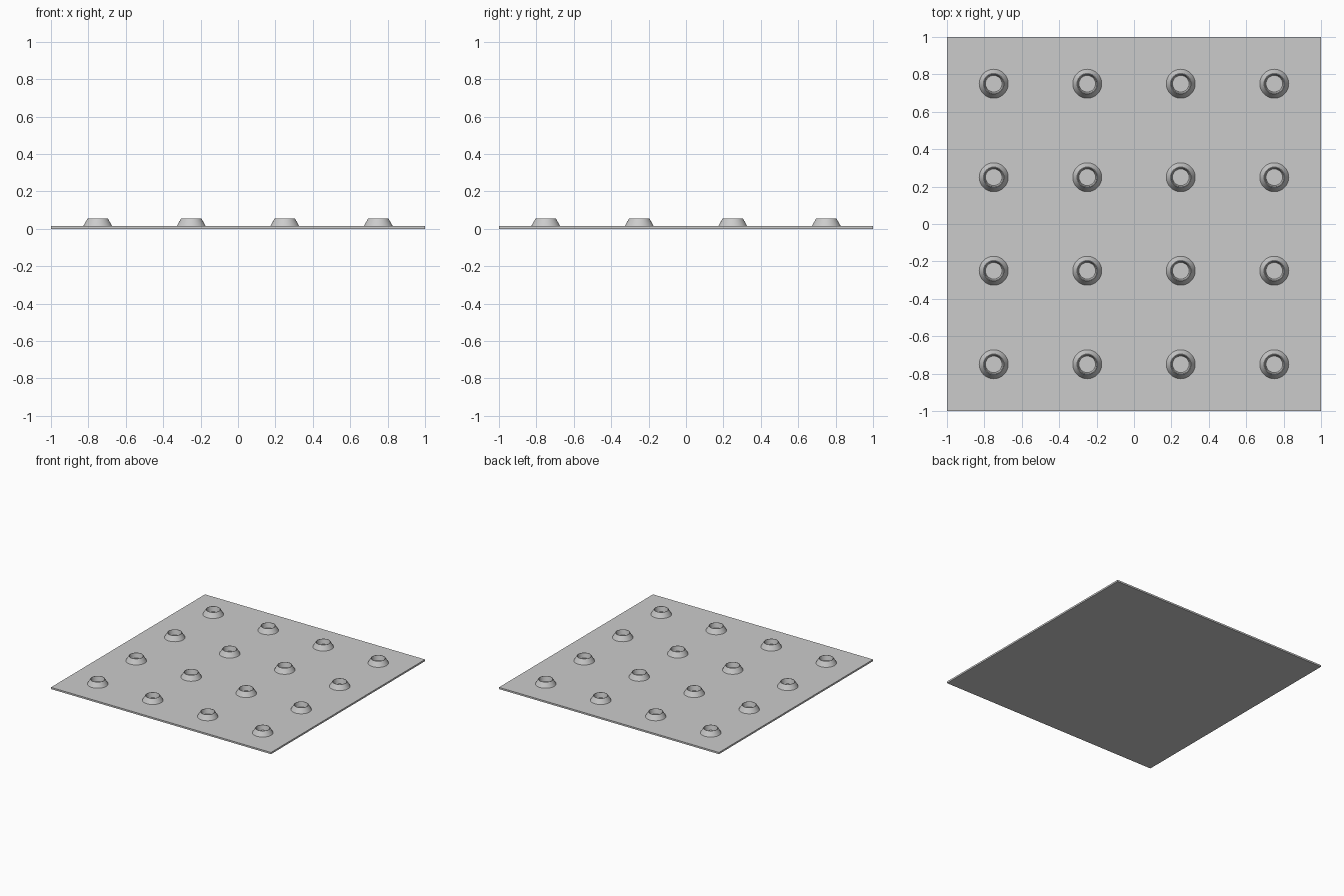
import bpy, bmesh
from math import cos, sin, tau

cube = bpy.data.objects.get("Cube")
if cube:
    bpy.data.objects.remove(cube, do_unlink=True)

PLATE_TOP = 0.014
RIM_TOP = 0.054
SIDES = 48

# Single grey material
grey = bpy.data.materials.new("plain grey")
grey.use_nodes = True
color = (0.6, 0.6, 0.6, 1)
grey.diffuse_color = color
grey.node_tree.nodes["Principled BSDF"].inputs["Base Color"].default_value = color

# Thin square base plate
bpy.ops.mesh.primitive_cube_add(size=1, location=(0, 0, PLATE_TOP / 2))
plate = bpy.context.object
plate.name = "base_plate"
plate.scale = (2, 2, PLATE_TOP)
bpy.ops.object.transform_apply(location=False, rotation=False, scale=True)
plate.data.materials.append(grey)


def lathe(name, profile):
    """Revolve an open (radius, height) profile around z."""
    bm = bmesh.new()
    rings = [[bm.verts.new((r * cos(tau * i / SIDES), r * sin(tau * i / SIDES), z))
              for i in range(SIDES)] for r, z in profile]
    for low, high in zip(rings, rings[1:]):
        for i in range(SIDES):
            j = (i + 1) % SIDES
            bm.faces.new((low[i], low[j], high[j], high[i]))
    mesh = bpy.data.meshes.new(name)
    bm.to_mesh(mesh)
    bm.free()
    mesh.materials.append(grey)
    return mesh


# Hollow tapered stud: sloped outside, narrow rim, steep inner wall to the plate
stud_mesh = lathe("stud", [(0.078, PLATE_TOP - 0.001), (0.055, RIM_TOP),
                           (0.052, RIM_TOP), (0.044, PLATE_TOP - 0.001)])

# Four by four grid of studs sharing one mesh
studs = []
for row in range(4):
    for col in range(4):
        stud = bpy.data.objects.new(f"stud_{row + 1}_{col + 1}", stud_mesh)
        stud.location = (col * 0.5 - 0.75, row * 0.5 - 0.75, 0)
        bpy.context.collection.objects.link(stud)
        studs.append(stud)

# Smooth sides with crisp rims
bpy.ops.object.select_all(action='DESELECT')
studs[0].select_set(True)
bpy.context.view_layer.objects.active = studs[0]
bpy.ops.object.shade_smooth_by_angle(angle=0.5)
